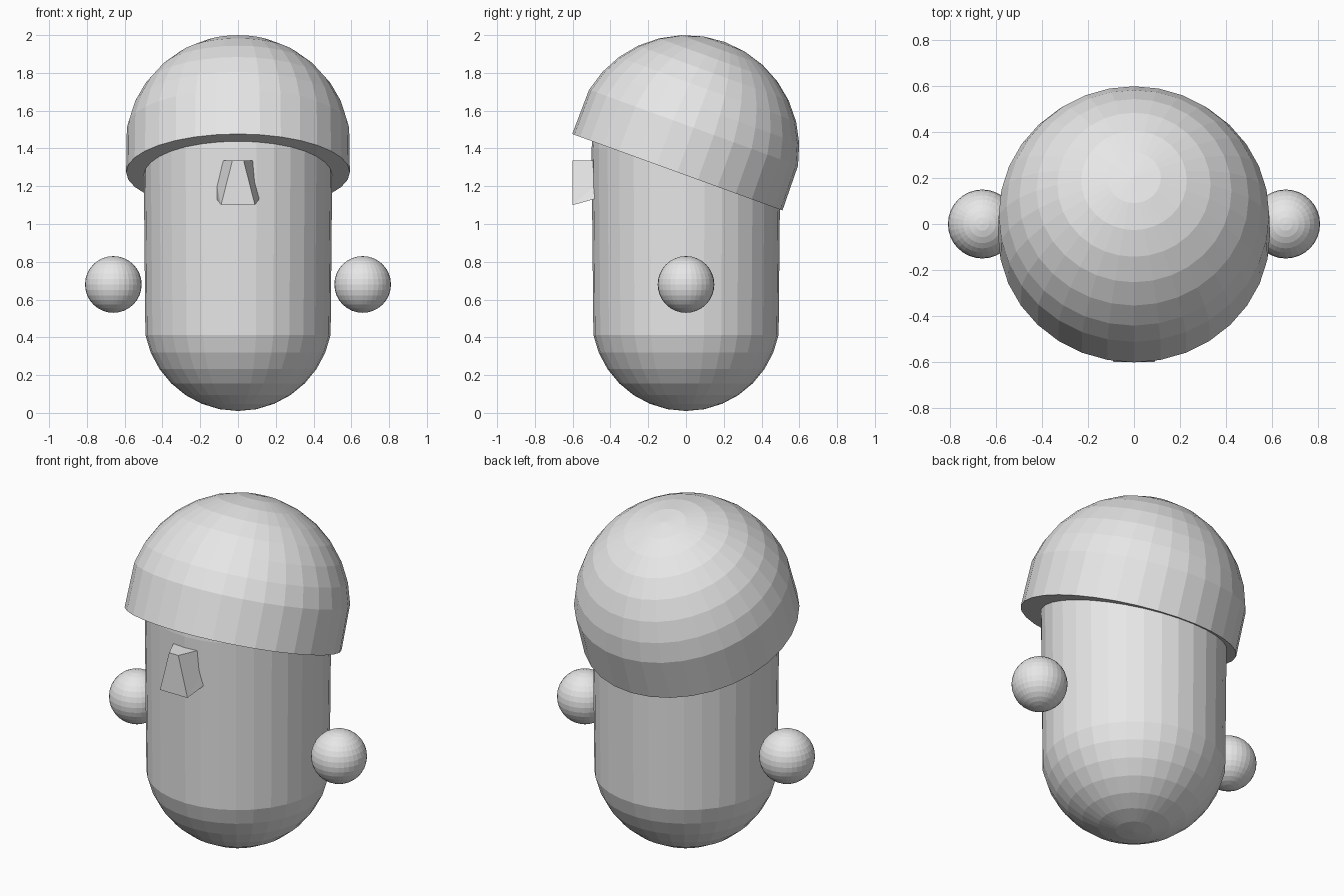
import bpy, bmesh, math
from mathutils import Matrix

if "Cube" in bpy.data.objects:
    bpy.data.objects.remove(bpy.data.objects["Cube"])

grey = bpy.data.materials.new("plain grey")
grey.diffuse_color = (0.8, 0.8, 0.8, 1)
grey.use_nodes = True
grey.node_tree.nodes["Principled BSDF"].inputs["Base Color"].default_value = grey.diffuse_color


def finish(name, bm):
    bmesh.ops.recalc_face_normals(bm, faces=bm.faces[:])
    mesh = bpy.data.meshes.new(name)
    bm.to_mesh(mesh)
    bm.free()
    mesh.materials.append(grey)
    obj = bpy.data.objects.new(name, mesh)
    bpy.context.collection.objects.link(obj)
    return obj


def sphere(radius):
    bm = bmesh.new()
    bmesh.ops.create_uvsphere(bm, u_segments=32, v_segments=16, radius=radius)
    return bm


# Capsule body: sphere whose equator and upper half are pulled up
bm = sphere(0.5)
for v in bm.verts:
    v.co.z += 1.4 if v.co.z > -0.01 else 0.51
finish("body", bm)

# Tilted cap: half sphere with its rim pulled down and closed underneath
bm = sphere(0.6)
bmesh.ops.delete(bm, geom=[v for v in bm.verts if v.co.z < -0.01], context='VERTS')
for v in bm.verts:
    if v.co.z < 0.01:
        v.co = (v.co.x * 0.987, v.co.y * 0.987, -0.134)
bmesh.ops.holes_fill(bm, edges=[e for e in bm.edges if e.is_boundary], sides=0)
bm.transform(Matrix.Translation((0, 0, 1.4)) @ Matrix.Rotation(math.radians(-20), 4, 'X'))
finish("cap", bm)

# Floating hands
for side, label in ((-1, "left_hand"), (1, "right_hand")):
    bm = sphere(0.15)
    bm.transform(Matrix.Translation((side * 0.66, 0, 0.68)))
    finish(label, bm)

# Wedge nose: narrow at the top front, wide at the bottom
bm = bmesh.new()
front = [bm.verts.new((x, -0.6, z)) for x, z in
         ((-0.03, 1.335), (0.03, 1.335), (0.09, 1.1), (-0.09, 1.1))]
back = [bm.verts.new((x, -0.475, z)) for x, z in
        ((-0.085, 1.335), (0.085, 1.335), (0.095, 1.21), (0.114, 1.135),
         (-0.114, 1.135), (-0.112, 1.21))]
f, b = front, back
for face in (f, b, (f[0], f[1], b[1], b[0]), (f[1], f[2], b[2], b[1]),
             (f[2], b[3], b[2]), (f[2], f[3], b[4], b[3]),
             (f[3], b[5], b[4]), (f[3], f[0], b[0], b[5])):
    bm.faces.new(face)
finish("nose", bm)
